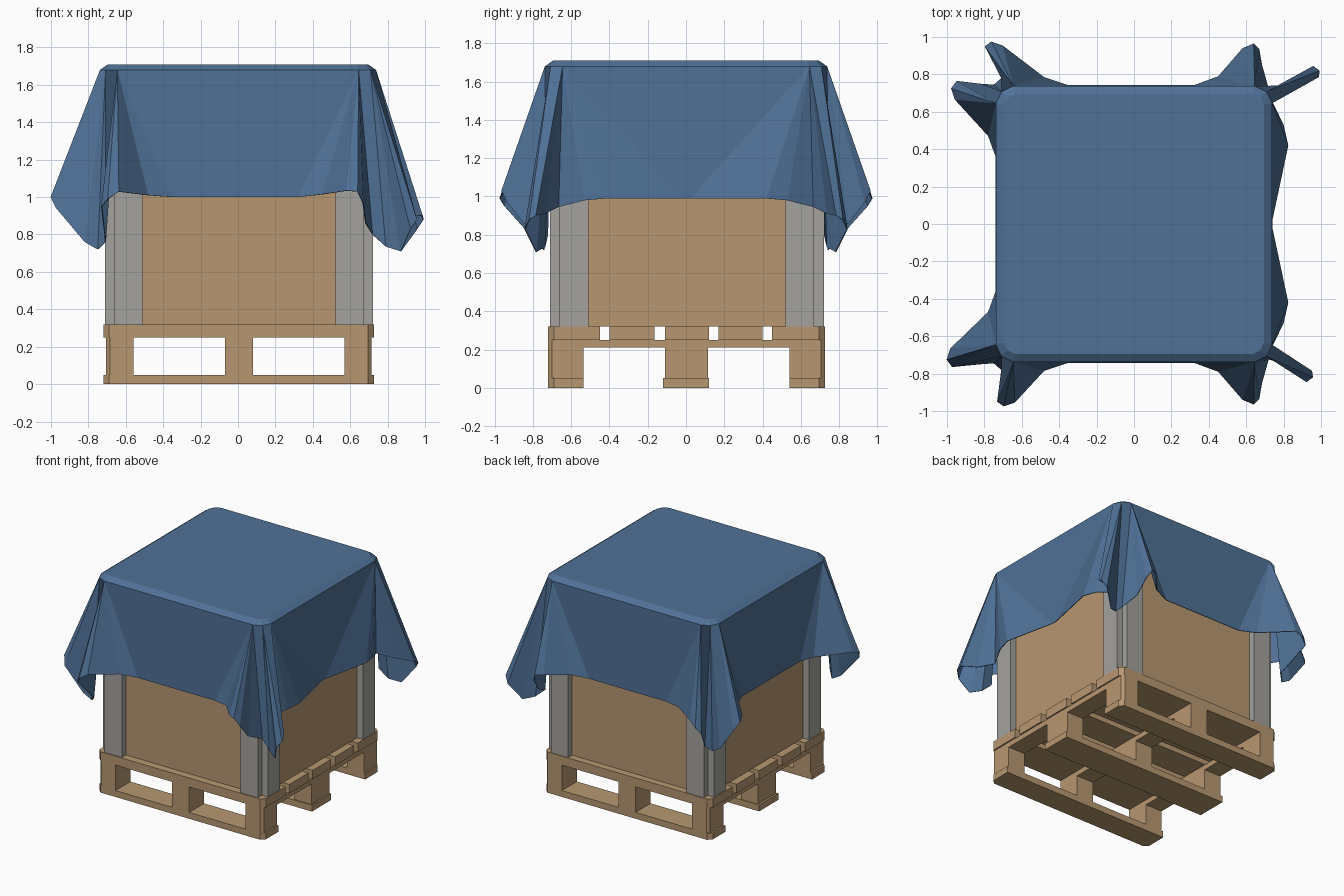
import bpy, bmesh

if "Cube" in bpy.data.objects:
    bpy.data.objects.remove(bpy.data.objects["Cube"])


def material(name, rgb):
    m = bpy.data.materials.new(name)
    m.diffuse_color = (*rgb, 1)
    m.use_nodes = True
    m.node_tree.nodes["Principled BSDF"].inputs["Base Color"].default_value = m.diffuse_color
    return m


WOOD = material("cardboard_and_wood", (0.475, 0.311, 0.165))
GREY = material("grey_edge_guard", (0.37, 0.363, 0.338))
BLUE = material("blue_tarp", (0.079, 0.165, 0.308))


def to_object(name, bm, mat):
    bmesh.ops.recalc_face_normals(bm, faces=bm.faces[:])
    me = bpy.data.meshes.new(name)
    bm.to_mesh(me)
    bm.free()
    me.materials.append(mat)
    ob = bpy.data.objects.new(name, me)
    bpy.context.collection.objects.link(ob)
    return ob


def box(name, x0, x1, y0, y1, z0, z1, mat, chamfer=0.0, limit=0.69):
    """Box whose vertical edges near the outer corners can be chamfered."""
    bm = bmesh.new()
    bmesh.ops.create_cube(bm, size=1)
    for v in bm.verts:
        v.co.x = x1 if v.co.x > 0 else x0
        v.co.y = y1 if v.co.y > 0 else y0
        v.co.z = z1 if v.co.z > 0 else z0
    if chamfer:
        edges = [e for e in bm.edges
                 if abs(e.verts[0].co.z - e.verts[1].co.z) > 1e-4
                 and abs(e.verts[0].co.x) > limit and abs(e.verts[0].co.y) > limit]
        bmesh.ops.bevel(bm, geom=edges, offset=chamfer, segments=1, affect='EDGES')
    return to_object(name, bm, mat)


# pallet: skids along x, flush blocks, stringers along y, deck boards along x
L, R = -0.72, 0.726
XS = ((-0.705, -0.56), (-0.07, 0.08), (0.57, 0.715))
for y0, y1 in ((L, -0.535), (-0.12, 0.12), (0.54, R)):
    box("pallet_skid", L, R, y0, y1, 0, 0.05, WOOD, 0.03)
    b0, b1 = (-0.11, 0.115) if y0 == -0.12 else (y0, y1)
    for x0, x1 in XS:
        box("pallet_block", x0, x1, b0, b1, 0.05, 0.21, WOOD, 0.02)
for x0, x1 in XS:
    box("pallet_stringer", x0, x1, L, R, 0.21, 0.25, WOOD, 0.02)
for y0, y1 in ((L, -0.45), (-0.40, -0.165), (-0.11, 0.12), (0.17, 0.40), (0.45, R)):
    box("pallet_deck_board", L, R, y0, y1, 0.25, 0.32, WOOD, 0.03)

# carton on the pallet, set a little off centre
C = 0.005
box("carton", C - 0.665, C + 0.665, C - 0.665, C + 0.665, 0.32, 1.68, WOOD)

# two grey edge strips per corner, leaving a notch at the corner itself
for sx in (-1, 1):
    for sy in (-1, 1):
        for along_x in (True, False):
            a, b = (0.515, 0.665), (0.66, 0.716)
            u, v = (a, b) if along_x else (b, a)
            xs = sorted(C + sx * t for t in u)
            ys = sorted(C + sy * t for t in v)
            box("edge_guard", *xs, *ys, 0.32, 1.675, GREY)

# tarp: hem points of a corner run from the x side to the y side;
# the last number picks the shoulder point the fold hangs from
RIGHT_HEM = [(0.74, 0.02, 0.99, 0), (0.825, 0.42, 0.99, 0), (0.80, 0.53, 0.98, 0),
             (0.735, 0.665, 0.945, 0), (0.84, 0.735, 0.91, 0), (0.97, 0.785, 0.90, 0),
             (0.975, 0.82, 0.88, 1), (0.94, 0.845, 0.83, 1), (0.87, 0.785, 0.71, 1),
             (0.79, 0.74, 0.735, 1), (0.72, 0.725, 0.80, 2), (0.685, 0.85, 0.86, 2),
             (0.67, 0.935, 0.97, 2), (0.64, 0.965, 1.03, 2),
             (0.58, 0.94, 1.035, 2), (0.45, 0.79, 1.015, 2), (0.32, 0.742, 1.0, 2)]
LEFT_HEM = [(0.74, 0.36, 1.0, 0), (0.78, 0.47, 1.0, 0), (0.97, 0.665, 1.02, 0),
            (0.99, 0.725, 1.0, 0), (0.96, 0.765, 0.94, 0), (0.82, 0.75, 0.76, 1),
            (0.75, 0.745, 0.72, 1), (0.71, 0.78, 0.76, 1), (0.765, 0.95, 0.95, 2),
            (0.73, 0.975, 0.99, 2), (0.67, 0.955, 1.03, 2), (0.48, 0.785, 1.01, 2),
            (0.35, 0.742, 1.0, 2)]
SHOULDER = [(0.738, 0.645), (0.708, 0.708), (0.645, 0.738)]
TOP = [(0.695, 0.635), (0.675, 0.675), (0.635, 0.695)]

bm = bmesh.new()
hem, shoulder, top = [], [], []
for sx, sy in ((1, 1), (-1, 1), (-1, -1), (1, -1)):
    base = len(shoulder)
    step = 1 if sx * sy > 0 else -1          # keep counter-clockwise order
    for x, y in SHOULDER[::step]:
        shoulder.append(bm.verts.new((sx * x, sy * y, 1.68)))
    for x, y in TOP[::step]:
        top.append(bm.verts.new((sx * x, sy * y, 1.71)))
    for x, y, z, k in (RIGHT_HEM if sx > 0 else LEFT_HEM)[::step]:
        # the folds lean a little differently at the front and the back
        if sx > 0 and x > 0.9:
            x += 0.018 * sy
        elif sx < 0 and y > 0.9:
            x += 0.033 * sy
        elif sx < 0 and x > 0.9:
            x -= 0.012 * sy
        hem.append((bm.verts.new((sx * x, sy * y, z)), base + (k if step > 0 else 2 - k)))
bm.faces.new(top)
for i in range(12):
    j = (i + 1) % 12
    bm.faces.new((shoulder[i], shoulder[j], top[j], top[i]))
for i in range(len(hem)):
    (a, ka), (b, kb) = hem[i], hem[(i + 1) % len(hem)]
    if ka == kb:
        bm.faces.new((a, b, shoulder[ka]))
    else:
        bm.faces.new((a, b, shoulder[kb], shoulder[ka]))
tarp = to_object("tarp", bm, BLUE)
sol = tarp.modifiers.new("cloth_thickness", 'SOLIDIFY')
sol.thickness = 0.005
sol.offset = -1
